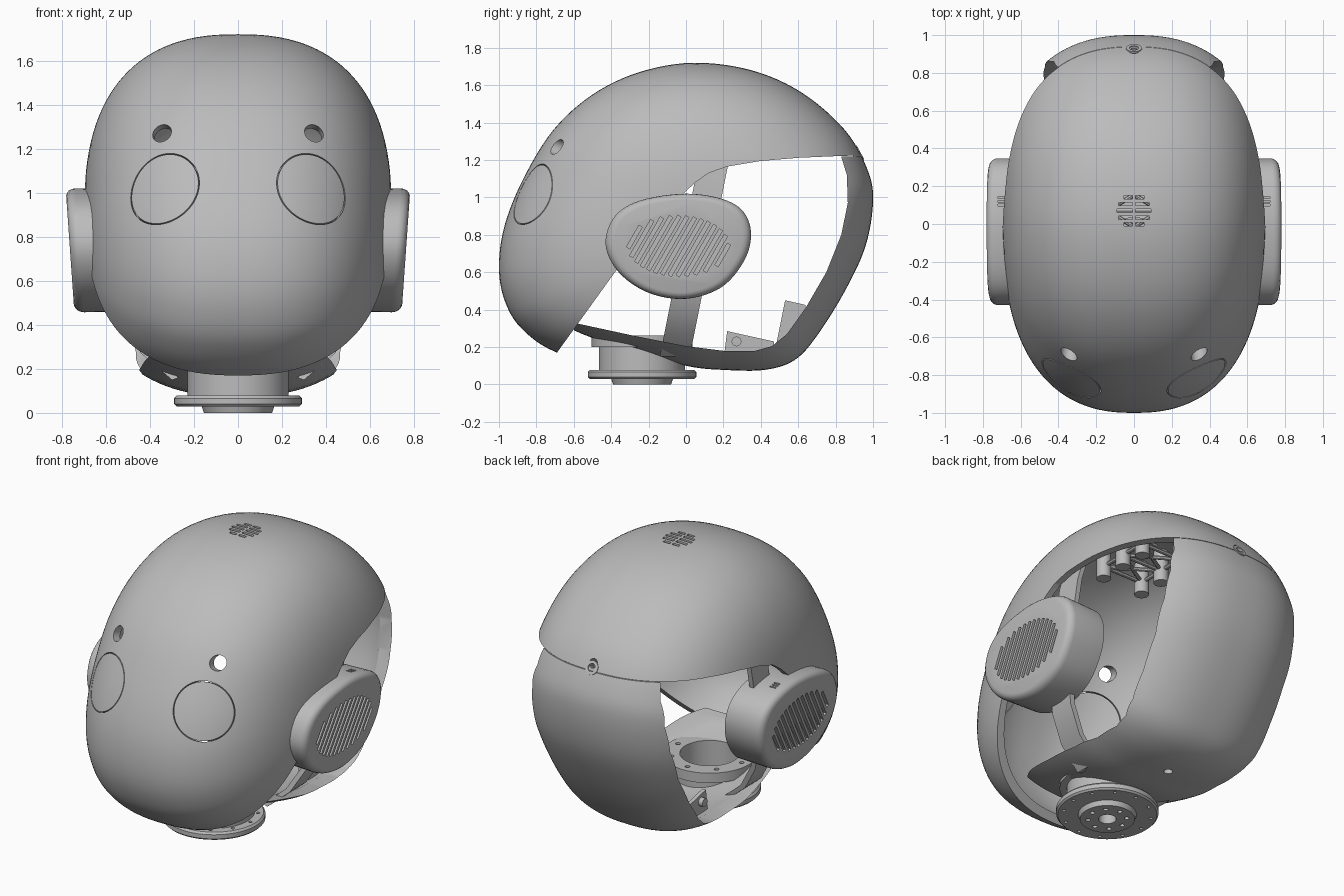
import bpy, bmesh, math
from mathutils import Vector, Matrix

cube = bpy.data.objects.get("Cube")
if cube:
    bpy.data.objects.remove(cube)

grey = bpy.data.materials.new("plain grey")
grey.use_nodes = True
grey.diffuse_color = (0.5, 0.5, 0.5, 1)
grey.node_tree.nodes["Principled BSDF"].inputs["Base Color"].default_value = (0.5, 0.5, 0.5, 1)


# ---------- helpers ----------
def finish(name, bm, recalc=True):
    if recalc:
        bmesh.ops.recalc_face_normals(bm, faces=bm.faces)
    mesh = bpy.data.meshes.new(name)
    bm.to_mesh(mesh)
    bm.free()
    mesh.materials.append(grey)
    ob = bpy.data.objects.new(name, mesh)
    bpy.context.collection.objects.link(ob)
    return ob


def activate(ob):
    bpy.ops.object.select_all(action='DESELECT')
    ob.select_set(True)
    bpy.context.view_layer.objects.active = ob


def smooth(ob, angle=32):
    activate(ob)
    bpy.ops.object.shade_smooth_by_angle(angle=math.radians(angle))


def cut(ob, bm):
    cutter = finish("cutter", bm)
    cutter.hide_render = True
    mod = ob.modifiers.new("cut", 'BOOLEAN')
    mod.operation, mod.solver, mod.object = 'DIFFERENCE', 'EXACT', cutter
    activate(ob)
    bpy.ops.object.modifier_apply(modifier=mod.name)
    bpy.data.objects.remove(cutter)


def spline(pts, n=6):
    """Closed smooth curve through 2D points."""
    out, count = [], len(pts)
    for i in range(count):
        a, b, c, d = (Vector(pts[(i + k) % count]) for k in (-1, 0, 1, 2))
        for j in range(n):
            t = j / n
            out.append(b + (c - a) * t / 2 + (a * 2 - b * 5 + c * 4 - d) * t * t / 2
                       + (b * 3 - a - c * 3 + d) * t ** 3 / 2)
    return out


def skin(bm, rings, caps=True, wrap=False):
    """Quads between rings of points, optionally capped or closed on itself."""
    vs = [[bm.verts.new(p) for p in ring] for ring in rings]
    n, faces = len(vs[0]), []
    for i in range(len(vs) if wrap else len(vs) - 1):
        a, b = vs[i], vs[(i + 1) % len(vs)]
        faces += [bm.faces.new((a[j], a[(j + 1) % n], b[(j + 1) % n], b[j])) for j in range(n)]
    if caps and not wrap:
        faces += [bm.faces.new(vs[0]), bm.faces.new(vs[-1])]
    bmesh.ops.recalc_face_normals(bm, faces=faces)
    return faces


def prism(bm, pts, half, centre=0):
    """Side-view (y, z) polygon extruded across x."""
    skin(bm, [[(centre + s * half, y, z) for y, z in pts] for s in (-1, 1)])


def aim(centre, axis):
    return Matrix.Translation(centre) @ Vector(axis).to_track_quat('Z', 'Y').to_matrix().to_4x4()


def lathe(bm, profile, matrix, seg=64):
    """Closed (radius, height) profile turned about an axis."""
    rings = []
    for k in range(seg):
        a = math.tau * k / seg
        rings.append([matrix @ Vector((r * math.cos(a), r * math.sin(a), h)) for r, h in profile])
    skin(bm, rings, wrap=True)


def rod(bm, start, end, r, seg=24):
    start, end = Vector(start), Vector(end)
    bmesh.ops.create_cone(bm, cap_ends=True, segments=seg, radius1=r, radius2=r,
                          depth=(end - start).length, matrix=aim((start + end) / 2, end - start))


def box(bm, centre, size, turn=0):
    bmesh.ops.create_cube(bm, size=1, matrix=Matrix.Translation(centre)
                          @ Matrix.Rotation(turn, 4, 'X') @ Matrix.Diagonal((*size, 1)))


def head_shell(name, outline):
    """Hollow head: side outline shrinking toward both flanks."""
    bm, pole = bmesh.new(), Vector((0.1, 0.85))
    curve, steps = spline(outline), 30
    for k in (1, 0.945):
        rings = []
        for i in range(-steps, steps + 1):
            phi = math.radians(88.5) * i / steps
            x = math.copysign(0.7 * k * abs(math.sin(phi)) ** 0.833, phi)
            s = k * math.cos(phi) ** 0.732
            rings.append([(x, *(pole + (p - pole) * s)) for p in curve])
        faces = skin(bm, rings)
        if k < 1:
            bmesh.ops.reverse_faces(bm, faces=faces)
    return finish(name, bm, recalc=False)


# ---------- shells ----------
rear = [(0.04, 1.72), (0.35, 1.68), (0.62, 1.56), (0.85, 1.36), (0.97, 1.15), (1, 0.98),
        (0.96, 0.74), (0.85, 0.5), (0.7, 0.26), (0.58, 0.13), (0.42, 0.078)]
front = [(-1, 0.63), (-0.97, 0.85), (-0.87, 1.1), (-0.71, 1.36), (-0.5, 1.55), (-0.25, 1.67)]
mask = head_shell("face_and_crown_shell",
                  rear + [(0.1, 0.03), (-0.3, 0.05), (-0.69, 0.17), (-0.88, 0.3), (-0.97, 0.45)] + front)
back = head_shell("rear_and_chin_shell",
                  rear + [(0.2, 0.078), (0, 0.1), (-0.3, 0.185), (-0.6, 0.29), (-0.85, 0.45)] + front)

# everything behind the face edge
bm = bmesh.new()
prism(bm, [(-1, -0.26), (-0.69, 0.17), (-0.38, 0.6), (-0.2, 0.84), (-0.02, 1.015), (0.05, 1.08),
           (0.12, 1.13), (0.22, 1.165), (0.4, 1.195), (0.6, 1.212), (0.83, 1.222),
           (1.5, 1.24), (1.5, -0.5), (-1, -0.5)], 1)
cut(mask, bm)

# side openings, leaving the strip down the back and under the chin
bm = bmesh.new()
prism(bm, [(-0.6, -0.5), (-0.6, 0.33), (-0.3, 0.265), (0, 0.205), (0.2, 0.18), (0.37, 0.18),
           (0.46, 0.205), (0.54, 0.27), (0.64, 0.41), (0.75, 0.6), (0.83, 0.8), (0.865, 0.97),
           (0.86, 1.12), (0.83, 1.218), (1.5, 1.236), (1.5, 2.5), (-1.5, 2.5), (-1.5, -0.5)], 1)
cut(back, bm)

# eye holes and cheek disc seams
bm = bmesh.new()
for s in (-1, 1):
    eye, look = Vector((s * 0.345, -0.69, 1.27)), Vector((s * 0.12, -0.9, 0.3))
    rod(bm, eye - look * 0.2, eye + look * 0.2, 0.045, 32)
    lathe(bm, [(0.168, -0.14), (0.173, -0.14), (0.173, 0.14), (0.168, 0.14)],
          aim((s * 0.332, -0.81, 1.01), (s * 0.28, -0.86, 0.42)))
# crown grille and rear socket
for i in range(-2, 3):
    y = i * 0.036
    half = math.sqrt(0.09 ** 2 - y * y)
    for s in (-1, 1):
        box(bm, (s * (half + 0.008) / 2, 0.07 + y, 1.7), (half - 0.008, 0.018, 0.2))
rod(bm, (0, 0.8, 1.2), (0, 1.1, 1.36), 0.028)
cut(mask, bm)

# neck opening through the chin strip
bm = bmesh.new()
rod(bm, (0, -0.235, 0), (0, -0.235, 0.5), 0.17, 48)
rod(bm, (0, 0.3, 0), (0, 0.3, 0.3), 0.025)
cut(back, bm)
smooth(mask)
smooth(back)

bm = bmesh.new()
lathe(bm, [(0.024, -0.04), (0.042, -0.04), (0.042, 0.004), (0.024, 0.004)],
      aim((0, 0.929, 1.24), (0, 0.88, 0.47)), 32)
smooth(finish("rear_socket_rim", bm))

# ---------- neck ----------
bm = bmesh.new()
at_neck = Matrix.Translation((0, -0.235, 0))
lathe(bm, [(0.05, 0), (0.155, 0), (0.165, 0.03), (0.28, 0.03), (0.29, 0.04), (0.29, 0.066),
           (0.28, 0.078), (0.23, 0.078), (0.23, 0.24), (0.17, 0.24), (0.17, 0.09), (0.05, 0.09)], at_neck)
neck = finish("neck_flange", bm)
bm = bmesh.new()
for radius, count, r in ((0.25, 12, 0.01), (0.11, 8, 0.014)):
    for k in range(count):
        a = math.tau * k / count
        x, y = radius * math.cos(a), radius * math.sin(a) - 0.235
        rod(bm, (x, y, -0.1), (x, y, 0.15), r, 12)
cut(neck, bm)
smooth(neck)

bm = bmesh.new()
lathe(bm, [(0.17, 0.2), (0.27, 0.2), (0.27, 0.262), (0.17, 0.262)], at_neck)
ring = finish("neck_inner_ring", bm)
bm = bmesh.new()
for k in range(8):
    a = math.tau * k / 8
    x, y = 0.22 * math.cos(a), 0.22 * math.sin(a) - 0.235
    rod(bm, (x, y, 0.24), (x, y, 0.4), 0.014, 12)
cut(ring, bm)
smooth(ring)

# ---------- ears and inner straps ----------
ear_outline = spline([(-0.43, 0.75), (-0.38, 0.9), (-0.24, 0.985), (0, 1.02), (0.2, 0.99), (0.31, 0.92),
                      (0.348, 0.8), (0.31, 0.66), (0.19, 0.52), (0, 0.458), (-0.2, 0.49), (-0.36, 0.6)])
ear_mid, lean = Vector((-0.04, 0.74)), math.radians(60)
strap_path = [(0.3, 0.15), (0.44, 0.27), (0.53, 0.42), (0.58, 0.6), (0.6, 0.85), (0.6, 1.15), (0.56, 1.36)]
for s, side in ((1, "left"), (-1, "right")):
    bm, rings = bmesh.new(), []
    for x, k in ((0.52, 0.98), (0.735, 1), (0.752, 0.99), (0.766, 0.965), (0.775, 0.93), (0.78, 0.88)):
        pts = [ear_mid + (p - ear_mid) * k for p in ear_outline]
        rings.append([(s * (x - 0.07 * (0.98 - p.y)), p.x, p.y) for p in pts])
    skin(bm, rings)
    ear = finish(side + "_ear_pod", bm)
    # slanted speaker slots clipped to an oval
    bm = bmesh.new()
    dy, dz, rx, rz = math.cos(lean), math.sin(lean), 0.27, 0.16
    for i in range(-6, 7):
        u = i * 0.044
        a = (dy / rx) ** 2 + (dz / rz) ** 2
        b = u * dy / rx ** 2
        disc = b * b - a * ((u / rx) ** 2 - 1)
        if disc > 0:
            t, mid = -b / a, math.sqrt(disc) / a
            box(bm, (s * 0.81, ear_mid.x + u + t * dy, ear_mid.y + t * dz),
                (0.14, 0.02, 2 * mid), lean - math.pi / 2)
    # little vents on top of the pod
    for y in (0.1, 0.12, 0.14):
        box(bm, (s * 0.7, y, 1.01), (0.04, 0.01, 0.06))
    cut(ear, bm)
    smooth(ear)

    bm = bmesh.new()
    section = [(x, z) for x, z in strap_path] + [(x - 0.03, z + 0.01) for x, z in reversed(strap_path)]
    skin(bm, [[(s * x, 0.2 * (z - 0.2) - 0.05 + w, z) for x, z in section] for w in (-0.08, 0.08)])
    smooth(finish(side + "_ear_strap", bm))

    # mounting lugs on the strip
    bm = bmesh.new()
    prism(bm, [(0.2, 0.13), (0.22, 0.285), (0.47, 0.23), (0.47, 0.14)], 0.012, s * 0.28)
    prism(bm, [(0.48, 0.2), (0.53, 0.45), (0.64, 0.425), (0.62, 0.25)], 0.012, s * 0.28)
    rod(bm, (s * 0.26, 0.27, 0.23), (s * 0.32, 0.27, 0.23), 0.026)
    finish(side + "_strip_lugs", bm)

# ---------- crown standoffs ----------
bm = bmesh.new()
posts = [(x, y) for x in (-0.14, 0.14) for y in (-0.1, 0.07, 0.24)]
for x, y in posts:
    rod(bm, (x, y, 1.46), (x, y, 1.66), 0.042)
for i, (x, y) in enumerate(posts):
    for p, q in posts[i + 1:]:
        if abs(y - q) < 0.2:
            rod(bm, (x, y, 1.54), (p, q, 1.54), 0.012, 8)
smooth(finish("crown_standoffs", bm))
